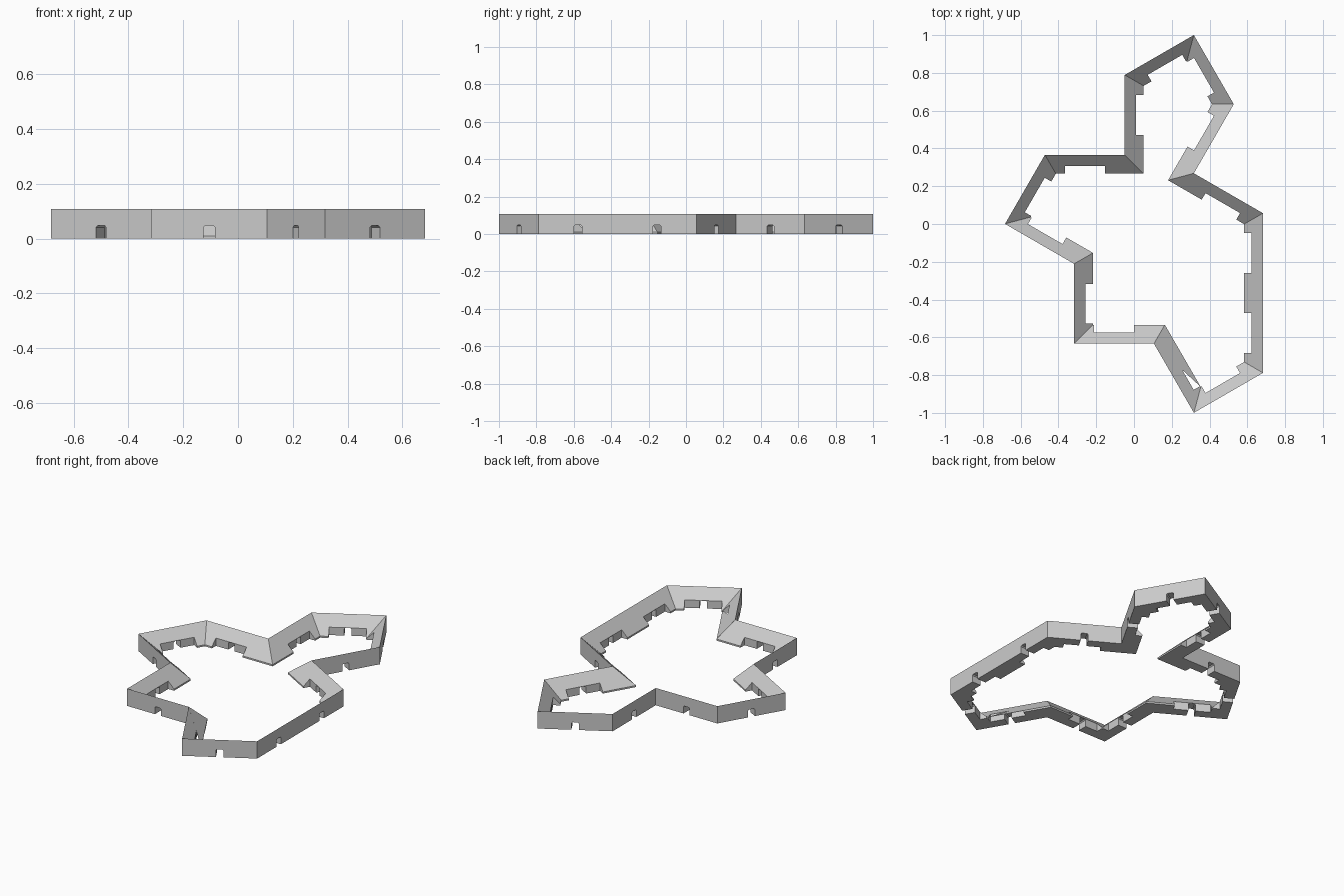
import bpy, bmesh
from math import sin, cos, radians
from mathutils import Vector

cube = bpy.data.objects.get("Cube")
if cube:
    bpy.data.objects.remove(cube, do_unlink=True)

SIDE = 0.4226      # length of one outline edge
HEIGHT = 0.107     # outer wall height
DEPTH = 0.1        # wall thickness at its foot
LIP = 0.01         # height of the inner lip
RECESS = 0.06      # thickness left where the foot is cut away
HEADINGS = [30, -60, 240, -30, -90, -90, 210, 120, 180, 90, 150, 60, 0, 90]

grey = bpy.data.materials.new("plain_grey")
grey.use_nodes = True
grey.diffuse_color = (0.6, 0.6, 0.6, 1)
grey.node_tree.nodes["Principled BSDF"].inputs["Base Color"].default_value = (0.6, 0.6, 0.6, 1)


def make_object(name, bm):
    bmesh.ops.recalc_face_normals(bm, faces=bm.faces)
    mesh = bpy.data.meshes.new(name)
    bm.to_mesh(mesh)
    bm.free()
    mesh.materials.append(grey)
    ob = bpy.data.objects.new(name, mesh)
    bpy.context.scene.collection.objects.link(ob)
    return ob


def bridge(bm, a, b):
    """Join two matching vertex rings with quads."""
    for i in range(len(a)):
        j = (i + 1) % len(a)
        bm.faces.new((a[i], a[j], b[j], b[i]))


# Outline, walked clockwise with equal steps
dirs = [Vector((cos(radians(h)), sin(radians(h)), 0)) for h in HEADINGS]
inward = [Vector((d.y, -d.x, 0)) for d in dirs]
corners = [Vector((-0.049, 0.789, 0))]
for d in dirs[:-1]:
    corners.append(corners[-1] + d * SIDE)


def mitre(i):
    n, m = inward[i - 1], inward[i]
    return corners[i] + (n + m) * DEPTH / (1 + n.dot(m))


# Wall: vertical outside, sloping inside, mitred at each corner
up = Vector((0, 0, 1))
bm = bmesh.new()
rings = []
for i, c in enumerate(corners):
    foot = mitre(i)
    section = (c, c + up * HEIGHT, foot + up * LIP, foot)
    rings.append([bm.verts.new(p) for p in section])
for i, ring in enumerate(rings):
    bridge(bm, rings[i - 1], ring)
wall = make_object("border_wall", bm)


def edge_cutters(name, shape, near, far):
    """One prism per edge; shape is (along, height), swept from near to far inward."""
    bm = bmesh.new()
    for c, d, n in zip(corners, dirs, inward):
        mid = c + d * SIDE / 2
        ends = [[bm.verts.new(mid + d * s + up * z + n * t) for s, z in shape]
                for t in (near, far)]
        bridge(bm, *ends)
        for end in ends:
            bm.faces.new(end)
    ob = make_object(name, bm)
    ob.hide_render = True
    return ob


# Recesses over the middle half of each edge, and a small doorway in each
q = SIDE / 4
recesses = edge_cutters("recess_cutter", [(-q, -0.02), (q, -0.02), (q, 0.2), (-q, 0.2)],
                        RECESS, 0.13)
doors = edge_cutters("doorway_cutter",
                     [(-0.021, -0.02), (0.021, -0.02), (0.021, 0.041),
                      (0.015, 0.047), (-0.015, 0.047), (-0.021, 0.041)], -0.02, 0.08)
cutters = (recesses, doors)
for cutter in cutters:
    mod = wall.modifiers.new(cutter.name, "BOOLEAN")
    mod.operation = "DIFFERENCE"
    mod.solver = "EXACT"
    mod.object = cutter
bpy.context.view_layer.update()
cut = bpy.data.meshes.new_from_object(wall.evaluated_get(bpy.context.evaluated_depsgraph_get()))
wall.modifiers.clear()
wall.data = cut
for cutter in cutters:
    bpy.data.objects.remove(cutter, do_unlink=True)

# Thin pointed flap continuing the slope beside the front corner
bm = bmesh.new()
tri = (corners[8] + up * HEIGHT, mitre(8) + up * LIP, mitre(7) + up * LIP)
flap = [[bm.verts.new(p + up * z) for p in tri] for z in (-0.002, 0.0005)]
bridge(bm, *flap)
for side in flap:
    bm.faces.new(side)
make_object("slope_flap", bm)
